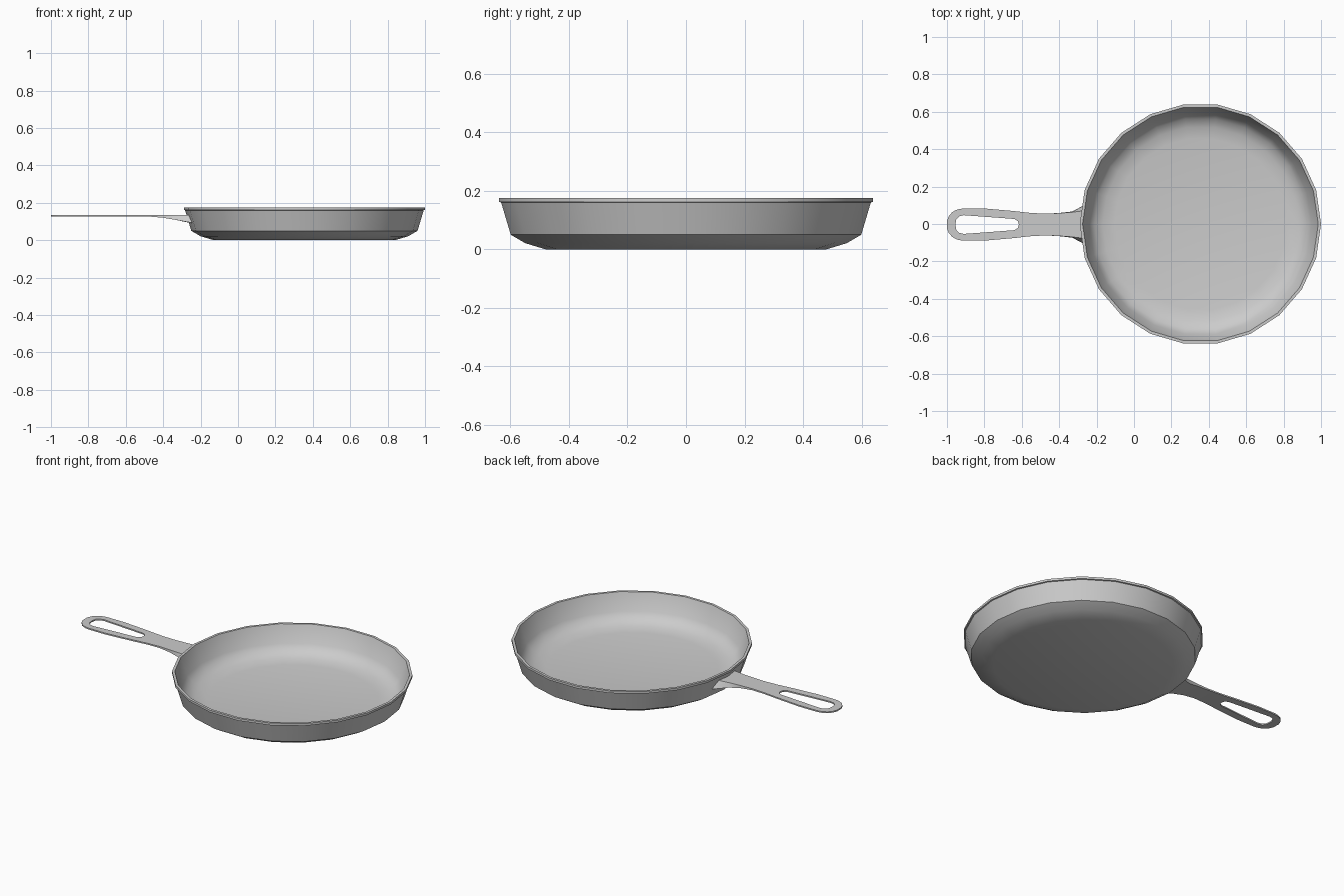
import bpy, bmesh, math

cube = bpy.data.objects.get("Cube")
if cube:
    bpy.data.objects.remove(cube)

metal = bpy.data.materials.new("grey_metal")
metal.use_nodes = True
metal.diffuse_color = (0.6, 0.6, 0.6, 1)
metal.node_tree.nodes["Principled BSDF"].inputs["Base Color"].default_value = (0.6, 0.6, 0.6, 1)


def finish(bm, name, angle):
    """Weld, orient and smooth a mesh, then add it to the scene."""
    bmesh.ops.remove_doubles(bm, verts=bm.verts, dist=1e-5)
    bmesh.ops.recalc_face_normals(bm, faces=bm.faces)
    mesh = bpy.data.meshes.new(name)
    bm.to_mesh(mesh)
    bm.free()
    mesh.materials.append(metal)
    obj = bpy.data.objects.new(name, mesh)
    bpy.context.collection.objects.link(obj)
    bpy.ops.object.select_all(action='DESELECT')
    obj.select_set(True)
    bpy.context.view_layer.objects.active = obj
    bpy.ops.object.shade_smooth_by_angle(angle=math.radians(angle))
    return obj


# Pan body: one closed profile (radius, height) spun around its axis
SIDES = 22
profile = [(0.485, 0), (0.555, 0.021), (0.605, 0.05), (0.638, 0.16), (0.645, 0.162),
           (0.645, 0.175), (0.63, 0.175), (0.594, 0.075), (0.567, 0.042),
           (0.522, 0.022), (0.46, 0.012)]
bm = bmesh.new()
rings = []
for r, z in profile:
    rings.append([bm.verts.new((0.355 + r * math.cos(i * math.tau / SIDES),
                                r * math.sin(i * math.tau / SIDES), z))
                  for i in range(SIDES)])
for a, b in zip(rings, rings[1:]):
    for i in range(SIDES):
        j = (i + 1) % SIDES
        bm.faces.new((a[i], a[j], b[j], b[i]))
bm.faces.new(rings[0])
bm.faces.new(rings[-1])
finish(bm, "pan_body", 32)

# Handle: stations of x, top half width, bottom half width, hole half width, underside
TOP = 0.135
stations = [
    (-1.0, 0.02, 0.02, 0, 0.127), (-0.99, 0.045, 0.045, 0, 0.127),
    (-0.972, 0.066, 0.066, 0, 0.127), (-0.955, 0.076, 0.076, 0, 0.127),
    (-0.95, 0.078, 0.078, 0.028, 0.127), (-0.935, 0.083, 0.083, 0.044, 0.127),
    (-0.91, 0.086, 0.086, 0.05, 0.127), (-0.8, 0.086, 0.086, 0.042, 0.127),
    (-0.64, 0.072, 0.072, 0.03, 0.127), (-0.622, 0.07, 0.07, 0.019, 0.127),
    (-0.615, 0.069, 0.069, 0, 0.127), (-0.55, 0.062, 0.062, 0, 0.127),
    (-0.47, 0.058, 0.058, 0, 0.126), (-0.4, 0.061, 0.062, 0, 0.12),
    (-0.33, 0.066, 0.07, 0, 0.108), (-0.27, 0.075, 0.118, 0, 0.092)]


def section(bm, station, side):
    """Corners of half a cross-section: top inner, top outer, bottom outer, bottom inner."""
    x, top, bottom, hole, under = station
    corners = []
    for y, z in ((hole, TOP), (top, TOP), (bottom, under), (hole, under)):
        # the last station follows the facets and slope of the pan wall
        fit = 0.13 * y + 0.34 * (TOP - z) if x == stations[-1][0] else 0
        corners.append(bm.verts.new((x + fit, side * y - 0.003, z)))
    return corners


bm = bmesh.new()
for side in (1, -1):
    cuts = [section(bm, s, side) for s in stations]
    for k, (a, b) in enumerate(zip(cuts, cuts[1:])):
        has_hole = stations[k][3] > 0 or stations[k + 1][3] > 0
        for i in range(4 if has_hole else 3):
            j = (i + 1) % 4
            bm.faces.new((a[i], a[j], b[j], b[i]))
    bm.faces.new(cuts[0])
    bm.faces.new(cuts[-1])
finish(bm, "handle", 32)
